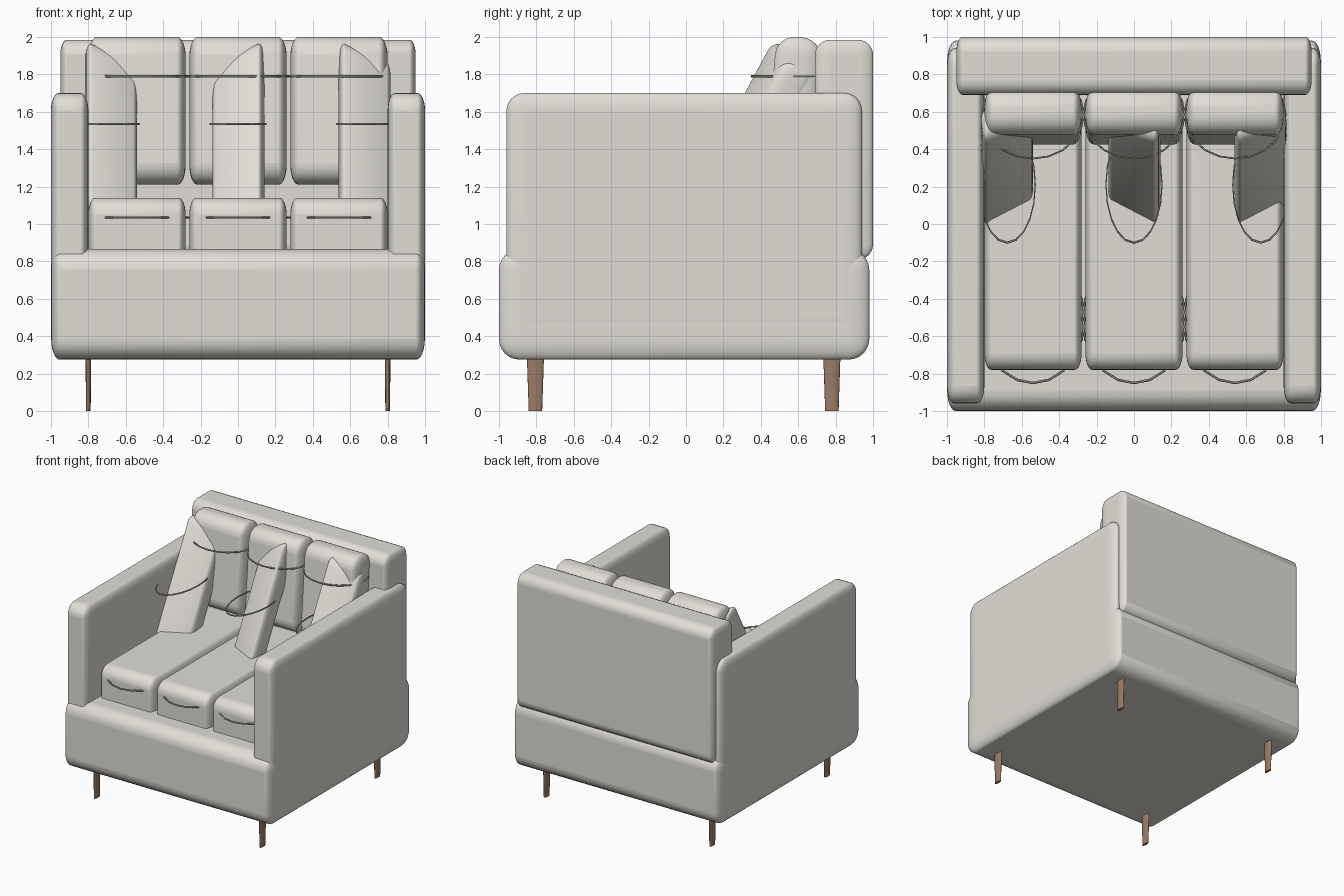
import bpy, math
from mathutils import Matrix, Vector

if "Cube" in bpy.data.objects:
    bpy.data.objects.remove(bpy.data.objects["Cube"])

SX = 0.42  # the whole sofa is squeezed along x, so its roundings are too


def material(name, col):
    m = bpy.data.materials.new(name)
    m.diffuse_color = (*col, 1)
    m.use_nodes = True
    m.node_tree.nodes["Principled BSDF"].inputs["Base Color"].default_value = m.diffuse_color
    return m


FABRIC = material("fabric", (0.75, 0.73, 0.67))
PIPING = material("piping", (0.45, 0.43, 0.39))
WOOD = material("wood", (0.33, 0.2, 0.13))


def finish(ob, name, mat):
    ob.name = name
    ob.data.materials.append(mat)
    bpy.ops.object.shade_smooth_by_angle(angle=math.radians(40))
    return ob


def soft_box(name, lo, hi, r, tilt=0):
    """Rounded box between two corners, optionally leaning back."""
    lo, hi = Vector(lo), Vector(hi)
    d = hi - lo
    bpy.ops.mesh.primitive_cube_add(size=1, location=(lo + hi) / 2)
    ob = bpy.context.object
    ob.data.transform(Matrix.Diagonal((d.x / SX, d.y, d.z, 1)))
    ob.scale.x = SX
    ob.rotation_euler.x = -tilt
    bev = ob.modifiers.new("rounding", "BEVEL")
    bev.width, bev.segments = r, 6
    return finish(ob, name, FABRIC)


def piping_ring(name, loc, rx, ry):
    bpy.ops.mesh.primitive_torus_add(major_radius=1, minor_radius=0.02, location=loc,
                                     major_segments=20, minor_segments=6)
    ob = bpy.context.object
    ob.data.transform(Matrix.Diagonal((rx, ry, 0.35, 1)))
    return finish(ob, name, PIPING)


def throw_pillow(name, cx, side):
    """Slanted pillow; side = +1 turns its left end to the front, -1 its right end."""
    w = Vector((0.27 * side, 0.075, -0.12))
    t = Vector((-0.02 * side, 0.16, -0.07))
    h = Vector((0, 0.475, 0.884))
    start = Vector((cx - 0.127 * side, -0.025, 1.09))
    bpy.ops.mesh.primitive_cube_add(size=1)
    ob = bpy.context.object
    # round it as an upright block first, then slant it
    size = (0.65, 0.18, 0.98)
    ob.data.transform(Matrix.Diagonal((*size, 1)))
    bev = ob.modifiers.new("rounding", "BEVEL")
    bev.width, bev.segments = 0.06, 5
    bpy.ops.object.modifier_apply(modifier="rounding")
    for v in ob.data.vertices:
        u = [v.co[i] / size[i] + 0.5 for i in range(3)]
        v.co = start + w * u[0] + t * u[1] + h * (u[2] * 1.02)
    if side < 0:
        ob.data.flip_normals()
    return finish(ob, name, FABRIC)


# frame: base, arms, backrest
soft_box("base", (-0.999, -1, 0.275), (0.999, 0.98, 0.865), 0.11)
for s, n in ((-1, "left"), (1, "right")):
    x0, x1 = sorted((0.8 * s, 1.0 * s))
    soft_box(n + "_arm", (x0, -0.96, 0.4), (x1, 0.94, 1.7), 0.095)
soft_box("backrest", (-0.95, 0.69, 0.81), (0.95, 1.0, 1.985), 0.08)

# seat and back cushions with piping, one throw pillow in front of each
for i, (cx, side) in enumerate(((-0.54, 1), (0, -1), (0.54, 1)), 1):
    soft_box(f"seat_cushion_{i}", (cx - 0.26, -0.78, 0.74), (cx + 0.26, 0.7, 1.14), 0.09)
    piping_ring(f"seat_piping_{i}", (cx, -0.51, 1.035), 0.275, 0.34)
    soft_box(f"back_cushion_{i}", (cx - 0.26, 0.45, 1.21), (cx + 0.26, 0.695, 2.0), 0.105,
             math.radians(5))
    piping_ring(f"back_piping_{i}", (cx, 0.585, 1.79), 0.27, 0.235)
    px = cx * 1.255
    throw_pillow(f"throw_pillow_{i}", px, side)
    piping_ring(f"pillow_piping_{i}", (px, 0.21, 1.535), 0.15, 0.31)

# tapered legs
for s, n in ((-1, "left"), (1, "right")):
    for y, m in ((-0.805, "front"), (0.78, "back")):
        bpy.ops.mesh.primitive_cone_add(vertices=12, radius1=0.036, radius2=0.046, depth=0.3,
                                        location=(0.8 * s, y, 0.15))
        leg = bpy.context.object
        leg.scale.x = 0.34
        finish(leg, f"{m}_{n}_leg", WOOD)
